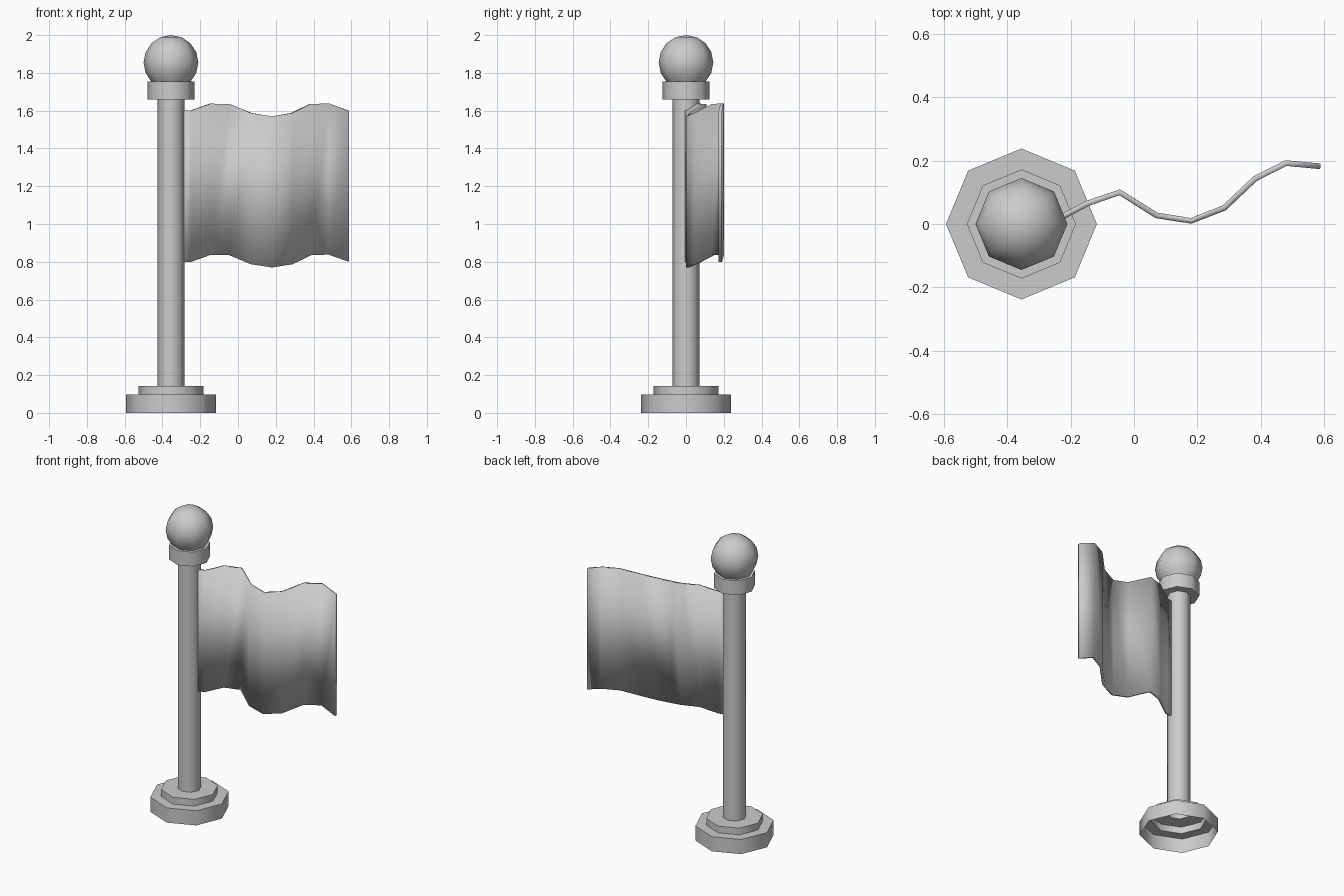
import bpy, bmesh
from math import sin, cos, radians, pi

if "Cube" in bpy.data.objects:
    bpy.data.objects.remove(bpy.data.objects["Cube"])

POLE_X = -0.355
SIDES = 8


def make_object(name, bm):
    mesh = bpy.data.meshes.new(name)
    bm.to_mesh(mesh)
    bm.free()
    ob = bpy.data.objects.new(name, mesh)
    bpy.context.collection.objects.link(ob)
    return ob


def smooth(ob, angle):
    bpy.ops.object.select_all(action='DESELECT')
    ob.select_set(True)
    bpy.context.view_layer.objects.active = ob
    bpy.ops.object.shade_smooth_by_angle(angle=radians(angle))


def lathe(name, profile):
    """Spin an (r, z) profile around the pole axis; r = 0 closes to a point."""
    bm = bmesh.new()
    rings = []
    for r, z in profile:
        if r == 0:
            rings.append([bm.verts.new((POLE_X, 0, z))] * SIDES)
        else:
            rings.append([bm.verts.new((POLE_X + r * cos(2 * pi * i / SIDES),
                                        r * sin(2 * pi * i / SIDES), z))
                          for i in range(SIDES)])
    for a, b in zip(rings, rings[1:]):
        for i in range(SIDES):
            j = (i + 1) % SIDES
            quad = [a[i], a[j], b[j], b[i]]
            bm.faces.new(list(dict.fromkeys(quad)))
    ob = make_object(name, bm)
    smooth(ob, 50)
    return ob


# Stepped base, open underneath
lathe("base", [(0.238, 0), (0.238, 0.097), (0.172, 0.097), (0.172, 0.142), (0.071, 0.142)])

# Pole
lathe("pole", [(0.071, 0.142), (0.071, 1.66)])

# Collar under the ball
lathe("collar", [(0.071, 1.66), (0.125, 1.66), (0.125, 1.755), (0.1, 1.755)])

# Ball finial
ball = [(0.145 * cos(radians(a)), 1.855 + 0.145 * sin(radians(a)))
        for a in (-43.6, -22.5, 0, 22.5, 45, 67.5)]
lathe("ball", ball + [(0, 2.0)])

# Waving flag: (x, y, top z) along the top edge
wave = [(-0.30, 0.0, 1.60), (-0.25, 0.01, 1.60), (-0.147, 0.065, 1.637), (-0.045, 0.1, 1.635),
        (0.071, 0.027, 1.587), (0.18, 0.01, 1.57), (0.285, 0.051, 1.587),
        (0.382, 0.143, 1.635), (0.48, 0.192, 1.638), (0.588, 0.182, 1.60)]
bm = bmesh.new()
cols = [(bm.verts.new((x, y, z - 0.8)), bm.verts.new((x, y, z))) for x, y, z in wave]
for (a, b), (c, d) in zip(cols, cols[1:]):
    bm.faces.new((a, c, d, b))
flag = make_object("flag", bm)
mod = flag.modifiers.new("thickness", 'SOLIDIFY')
mod.thickness = 0.018
mod.offset = 0
smooth(flag, 50)
